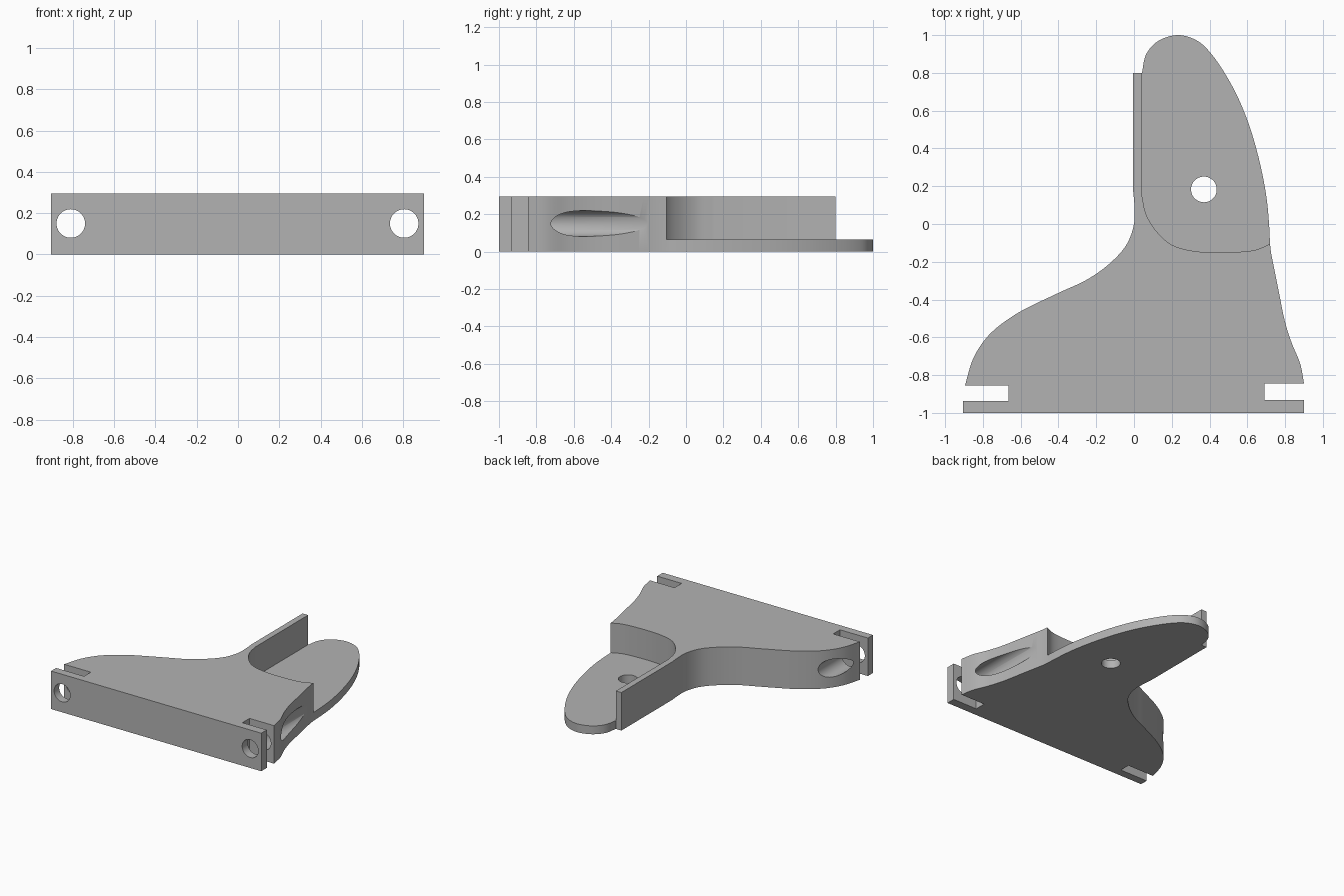
import bpy, bmesh, math
from mathutils import Vector

cube = bpy.data.objects.get("Cube")
if cube:
    bpy.data.objects.remove(cube)

HEIGHT = 0.295
FLOOR = 0.065

grey = bpy.data.materials.new("plain_grey")
grey.use_nodes = True
tone = (0.45, 0.45, 0.45, 1)
grey.diffuse_color = tone
grey.node_tree.nodes["Principled BSDF"].inputs["Base Color"].default_value = tone


def smooth_path(points, steps=8):
    """Centripetal-style spline through the points, ends included."""
    p = [Vector(q) for q in points]
    p = [2 * p[0] - p[1]] + p + [2 * p[-1] - p[-2]]
    out = []
    for a, b, c, d in zip(p, p[1:], p[2:], p[3:]):
        ab, bc, cd = [math.sqrt((v - u).length) for u, v in ((a, b), (b, c), (c, d))]
        m1 = (c - b) + bc * ((b - a) / ab - (c - a) / (ab + bc))
        m2 = (c - b) + bc * ((d - c) / cd - (d - b) / (bc + cd))
        for i in range(steps):
            t = i / steps
            out.append(b + m1 * t + (3 * (c - b) - 2 * m1 - m2) * t ** 2
                       + (2 * (b - c) + m1 + m2) * t ** 3)
    return out + [p[-2]]


def prism(name, outline, z0, z1):
    bm = bmesh.new()
    face = bm.faces.new([bm.verts.new((p[0], p[1], z0)) for p in outline])
    lifted = bmesh.ops.extrude_face_region(bm, geom=[face])["geom"]
    verts = [v for v in lifted if isinstance(v, bmesh.types.BMVert)]
    bmesh.ops.translate(bm, verts=verts, vec=(0, 0, z1 - z0))
    bmesh.ops.recalc_face_normals(bm, faces=bm.faces)
    mesh = bpy.data.meshes.new(name)
    bm.to_mesh(mesh)
    bm.free()
    obj = bpy.data.objects.new(name, mesh)
    bpy.context.collection.objects.link(obj)
    obj.data.materials.append(grey)
    return obj


def rod(name, radius, length, location, rotation=(0, 0, 0)):
    bpy.ops.mesh.primitive_cylinder_add(vertices=64, radius=radius, depth=length,
                                        location=location, rotation=rotation)
    obj = bpy.context.object
    obj.name = name
    obj.data.materials.append(grey)
    return obj


# Outline pieces: left and right are those of the top view
right_flank = smooth_path([(0.9, -0.845), (0.88, -0.74), (0.835, -0.63),
                           (0.8, -0.52), (0.765, -0.35), (0.725, -0.15)])
tongue_edge = smooth_path([(0.72, -0.105), (0.715, 0), (0.7, 0.15), (0.66, 0.35),
                           (0.6, 0.55), (0.52, 0.73), (0.41, 0.9), (0.335, 0.97),
                           (0.235, 1.0), (0.13, 0.97), (0.065, 0.9), (0.042, 0.8)])
left_flank = smooth_path([(-0.005, 0.18), (0.002, 0.1), (0, 0), (-0.04, -0.11),
                          (-0.13, -0.21), (-0.25, -0.295), (-0.4, -0.365),
                          (-0.63, -0.48), (-0.77, -0.59), (-0.85, -0.71),
                          (-0.895, -0.855)])
pocket_edge = smooth_path([(0.042, 0.15), (0.065, 0.05), (0.12, -0.04), (0.2, -0.11),
                           (0.33, -0.145), (0.55, -0.148), (0.65, -0.135),
                           (0.72, -0.105)])

# Slotted mounting bar and body, shared by both levels
slot_right = [(0.9, -1), (0.9, -0.932), (0.69, -0.932), (0.69, -0.845)]
slot_left = [(-0.665, -0.855), (-0.665, -0.938), (-0.905, -0.938), (-0.905, -1)]
outline = (slot_right + right_flank + tongue_edge + [(-0.005, 0.8)]
           + left_flank + slot_left)
bracket = prism("bracket_body", outline, 0, HEIGHT)

# Recess above the tongue, leaving the thin upright fin
recess = prism("recess_cutter", pocket_edge + [(1, -0.105), (1, 1.2), (0.042, 1.2)],
               FLOOR, 1)
cutters = [recess,
           rod("tongue_hole_cutter", 0.068, 1, (0.37, 0.183, 0))]
for side, x in (("left", 0.805), ("right", -0.81)):
    cutters.append(rod(side + "_bolt_hole_cutter", 0.069, 1.1, (x, -0.6, 0.15),
                       (math.pi / 2, 0, 0)))

for cutter in cutters:
    mod = bracket.modifiers.new(cutter.name, "BOOLEAN")
    mod.operation = "DIFFERENCE"
    mod.solver = "EXACT"
    mod.object = cutter

# Apply the cuts, then shade smooth with sharp creases
bpy.ops.object.select_all(action="DESELECT")
bpy.context.view_layer.objects.active = bracket
bracket.select_set(True)
for cutter in cutters:
    bpy.ops.object.modifier_apply(modifier=cutter.name)
    bpy.data.objects.remove(cutter)
bpy.ops.object.shade_smooth_by_angle(angle=math.radians(30))
